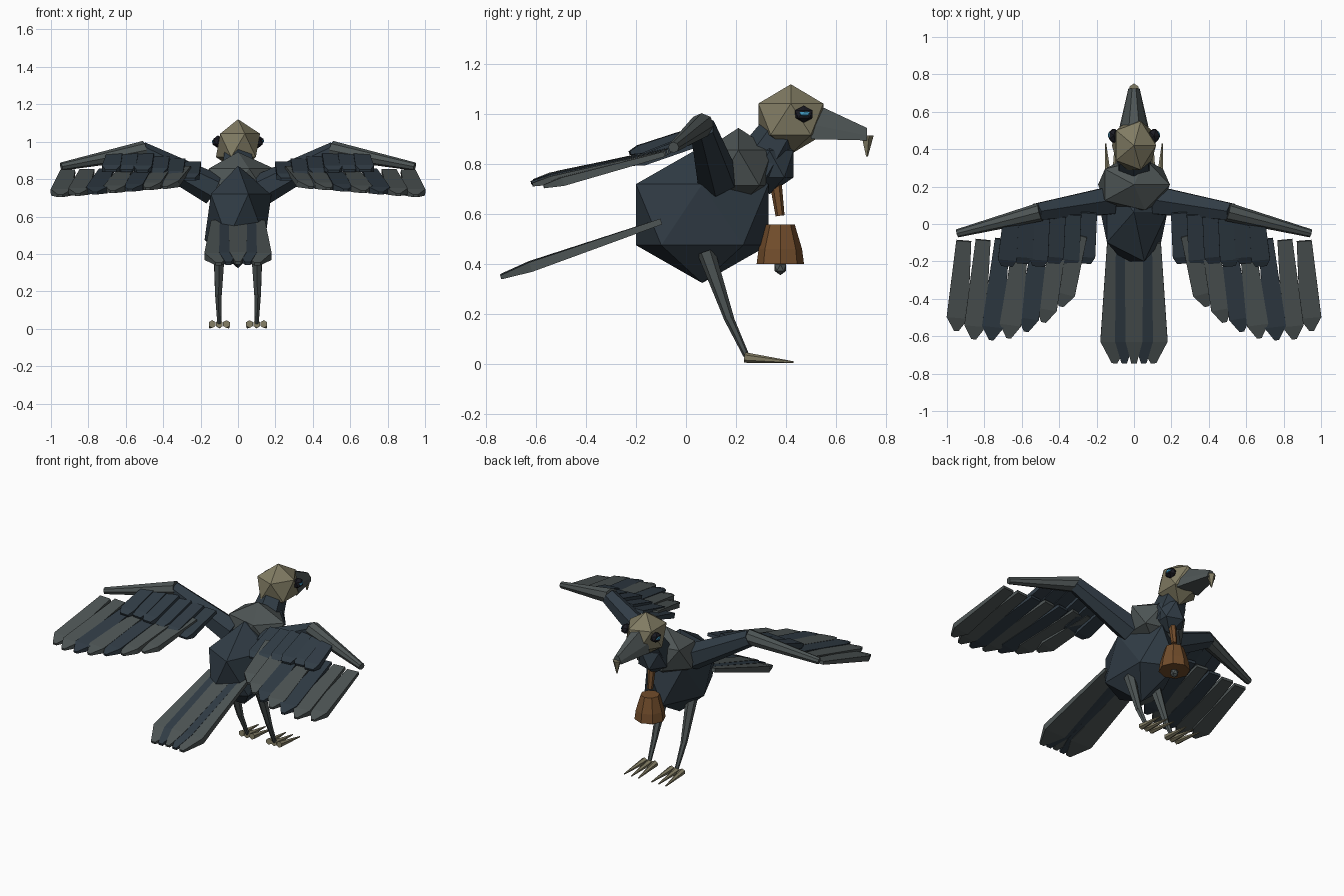
import bpy, bmesh
from mathutils import Vector, Matrix

if "Cube" in bpy.data.objects:
    bpy.data.objects.remove(bpy.data.objects["Cube"])


def material(name, rgb):
    m = bpy.data.materials.new(name)
    m.diffuse_color = (*rgb, 1)
    m.use_nodes = True
    m.node_tree.nodes["Principled BSDF"].inputs["Base Color"].default_value = m.diffuse_color
    return m


DARK = material("dark_plumage", (0.03, 0.045, 0.06))
GREY = material("grey_plumage", (0.075, 0.09, 0.09))
BONE = material("bone", (0.22, 0.2, 0.125))
BROWN = material("brown", (0.17, 0.075, 0.025))
BLACK = material("black", (0.01, 0.01, 0.015))
BLUE = material("blue", (0.05, 0.3, 0.5))


def finish(bm, name, mat):
    bmesh.ops.recalc_face_normals(bm, faces=bm.faces)
    me = bpy.data.meshes.new(name)
    bm.to_mesh(me)
    bm.free()
    me.materials.append(mat)
    ob = bpy.data.objects.new(name, me)
    bpy.context.collection.objects.link(ob)
    return ob


def ico(name, center, radii, mat):
    bm = bmesh.new()
    m = Matrix.Translation(center) @ Matrix.Diagonal((*radii, 1))
    bmesh.ops.create_icosphere(bm, subdivisions=1, radius=1, matrix=m)
    return finish(bm, name, mat)


def limb(name, a, b, r1, r2, mat, sides=6):
    """Tapered prism from a to b."""
    a, b = Vector(a), Vector(b)
    d = b - a
    bm = bmesh.new()
    m = Matrix.Translation((a + b) / 2) @ d.to_track_quat('Z', 'Y').to_matrix().to_4x4()
    bmesh.ops.create_cone(bm, cap_ends=True, segments=sides, radius1=r1,
                          radius2=r2, depth=d.length, matrix=m)
    return finish(bm, name, mat)


def loft(name, rings, mat):
    """Skin a list of equal point rings and cap both ends."""
    bm = bmesh.new()
    rows = [[bm.verts.new(p) for p in r] for r in rings]
    n = len(rows[0])
    for r, q in zip(rows, rows[1:]):
        for i in range(n):
            bm.faces.new((r[i], r[(i + 1) % n], q[(i + 1) % n], q[i]))
    bm.faces.new(rows[0])
    bm.faces.new(rows[-1])
    return finish(bm, name, mat)


def feather(name, root, tip, w0, w1, wt, thick, tip_len, mat):
    """Flat blade: root, shoulder and narrow tip sections."""
    root, tip = Vector(root), Vector(tip)
    d = (tip - root).normalized()
    side = d.cross(Vector((0, 0, 1))).normalized()
    up = side.cross(d)
    rings = []
    for p, w, t in ((root, w0, thick * 0.6), (tip - d * tip_len, w1, thick), (tip, wt, thick * 0.4)):
        rings.append([p + side * w / 2 * i + up * t / 2 * j
                      for i, j in ((-1, -1), (1, -1), (1, 1), (-1, 1))])
    return loft(name, rings, mat)


# Body, chest, neck and head
ico("body", (0, 0.065, 0.5975), (0.2, 0.312, 0.274), DARK)
ico("chest", (0, 0.21, 0.785), (0.215, 0.16, 0.16), GREY)
limb("neck", (0, 0.28, 0.78), (0, 0.39, 0.95), 0.105, 0.08, DARK)
ico("throat", (0, 0.335, 0.8), (0.105, 0.112, 0.12), DARK)
ico("head", (0, 0.42, 0.98), (0.132, 0.153, 0.14), BONE)

# Beak with hooked tip
loft("beak", [[(x * w, y, z) for x, z in ((-1, lo), (1, lo), (0.9, mid), (0.35, hi), (-0.35, hi), (-0.9, mid))]
              for y, w, lo, mid, hi in ((0.5, 0.082, 0.9, 0.96, 1.05), (0.725, 0.03, 0.895, 0.915, 0.945))], GREY)
limb("beak_hook", (0, 0.725, 0.915), (0, 0.725, 0.83), 0.027, 0.004, BONE, 5)

# Bell on its strap
limb("bell_strap", (0, 0.36, 0.72), (0, 0.377, 0.593), 0.024, 0.018, BROWN)
limb("bell_top", (0, 0.378, 0.46), (0, 0.378, 0.557), 0.087, 0.058, BROWN, 8)
limb("bell_skirt", (0, 0.378, 0.4), (0, 0.378, 0.46), 0.095, 0.087, BROWN, 8)
ico("bell_clapper", (0, 0.378, 0.385), (0.027, 0.027, 0.03), GREY)

# Tail fan
for i in range(-2, 3):
    feather("tail_feather", (i * 0.047, -0.1, 0.57), (i * 0.052, -0.742, 0.352 - 0.003 * abs(i)),
            0.1, 0.155 if abs(i) == 2 else 0.09 + 0.01 * i * i, 0.03, 0.04, 0.125,
            GREY if i % 2 == 0 else DARK)

tip_y = (-0.44, -0.525, -0.575, -0.61, -0.62, -0.615, -0.57)
for s, tag in ((-1, "left"), (1, "right")):
    # Eyes
    ico(tag + "_eye_socket", (s * 0.108, 0.472, 1.0), (0.032, 0.042, 0.034), BLACK)
    ico(tag + "_eye", (s * 0.127, 0.475, 1.002), (0.014, 0.024, 0.013), BLUE)

    # Legs and toes
    limb(tag + "_thigh", (s * 0.1, 0.08, 0.45), (s * 0.105, 0.173, 0.18), 0.036, 0.02, GREY)
    limb(tag + "_shin", (s * 0.105, 0.168, 0.19), (s * 0.1, 0.243, 0.03), 0.02, 0.012, GREY)
    for k in (-1, 0, 1):
        limb(tag + "_toe", (s * 0.1 + k * 0.038, 0.235, 0.025), (s * 0.1 + k * 0.052, 0.43, 0.006),
             0.021, 0.004, BONE, 6)

    # Wing arm
    limb(tag + "_upper_arm", (s * 0.13, 0.125, 0.745), (s * 0.52, 0.065, 0.95), 0.085, 0.052, DARK)
    limb(tag + "_forearm", (s * 0.5, 0.065, 0.955), (s * 0.945, -0.05, 0.867), 0.05, 0.022, GREY, 8)

    # Long flight feathers
    for i, y in enumerate(tip_y):
        t = i / 6
        feather(tag + "_flight_feather", (s * (0.29 + 0.62 * t), -0.06 - 0.03 * t, 0.86 - 0.02 * t),
                (s * (0.39 + 0.56 * t), y, 0.755 - 0.045 * t),
                0.08, 0.115, 0.025, 0.035, 0.075, DARK if i in (2, 4) else GREY)

    # Short covert feathers
    for i in range(6):
        t = i / 5
        z = 0.885 + 0.045 * min(1, 1.6 * t)
        feather(tag + "_covert_feather", (s * (0.24 + 0.42 * t), 0.06 - 0.05 * t, z),
                (s * (0.26 + 0.42 * t), -0.21 - 0.015 * (i % 2), z - 0.085),
                0.085, 0.1, 0.06, 0.035, 0.04, DARK)
